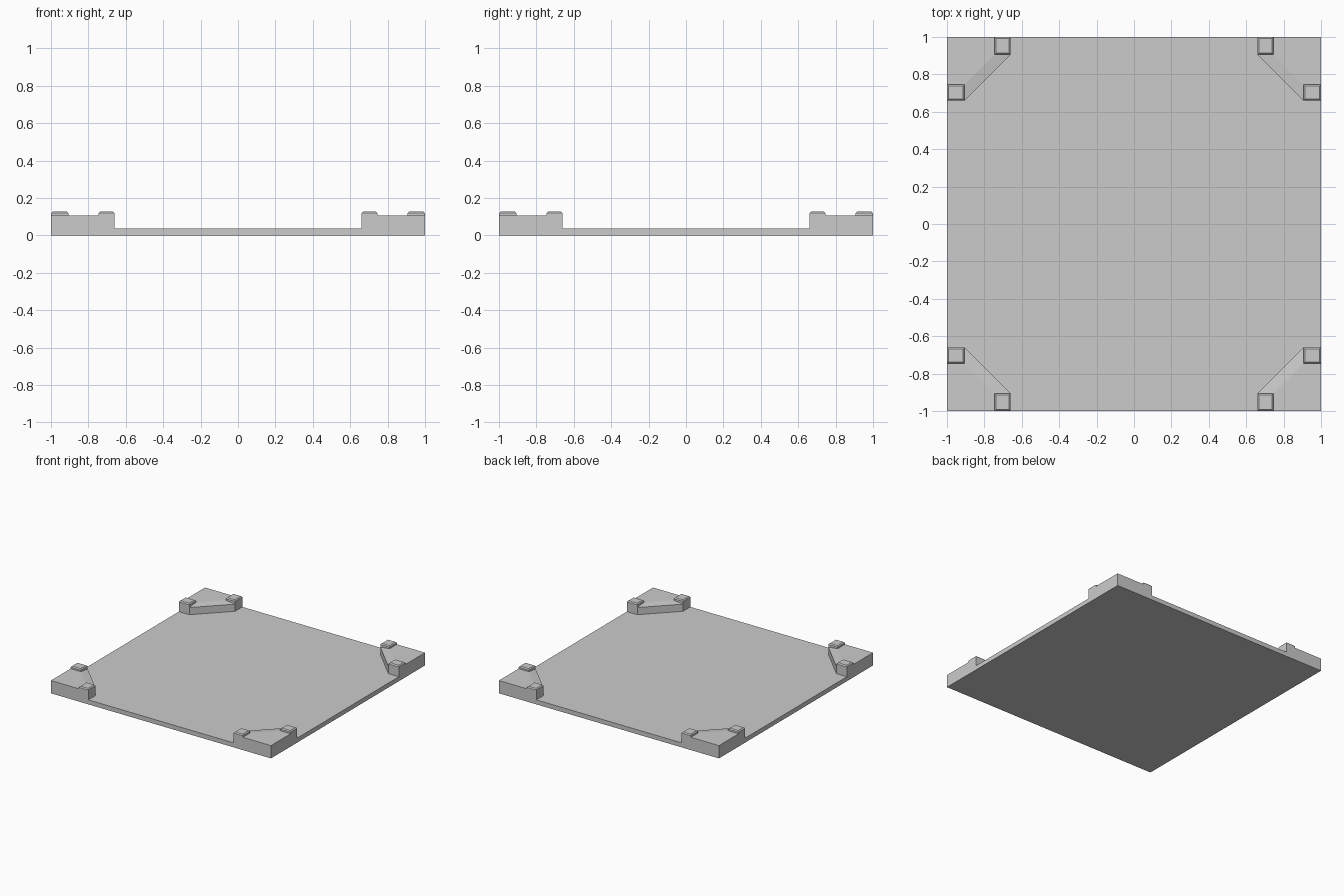
import bpy, bmesh

if "Cube" in bpy.data.objects:
    bpy.data.objects.remove(bpy.data.objects["Cube"])

BASE = 0.037      # top of the floor plate
PAD = 0.105       # top of the corner pads
LIP = 0.096       # inner, lower edge of the sloped brace
POST = 0.126      # top of the small posts
BEV = 0.008       # post chamfer
A, B, C = 0.66, 0.745, 0.905   # shared corner layout lines


def make_object(name, bm, mirror=True):
    bmesh.ops.recalc_face_normals(bm, faces=bm.faces)
    mesh = bpy.data.meshes.new(name)
    bm.to_mesh(mesh)
    bm.free()
    ob = bpy.data.objects.new(name, mesh)
    bpy.context.collection.objects.link(ob)
    if mirror:
        mod = ob.modifiers.new("four_corners", 'MIRROR')
        mod.use_axis = (True, True, False)
        mod.use_mirror_merge = False
    return ob


def loft(bm, rings, cap_bottom=False):
    loops = [[bm.verts.new(p) for p in ring] for ring in rings]
    n = len(loops[0])
    for lo, hi in zip(loops, loops[1:]):
        for i in range(n):
            j = (i + 1) % n
            bm.faces.new((lo[i], lo[j], hi[j], hi[i]))
    bm.faces.new(loops[-1])
    if cap_bottom:
        bm.faces.new(loops[0][::-1])


def rect(x0, x1, y0, y1, z):
    return [(x0, y0, z), (x1, y0, z), (x1, y1, z), (x0, y1, z)]


# Floor plate
bm = bmesh.new()
loft(bm, [rect(-1, 1, -1, 1, 0), rect(-1, 1, -1, 1, BASE)], True)
make_object("floor_plate", bm, mirror=False)

# Raised corner pads, cut diagonally
outline = [(1, 1), (B, 1), (B, C), (C, B), (1, B)]
bm = bmesh.new()
loft(bm, [[(x, y, z) for x, y in outline] for z in (BASE, PAD)])
make_object("corner_pad", bm)

# Diagonal braces with a sloped top
edge = [(B, C, PAD), (A, C, LIP), (C, A, LIP), (C, B, PAD)]
bm = bmesh.new()
loft(bm, [[(x, y, BASE) for x, y, z in edge], edge])
make_object("diagonal_brace", bm)

# Chamfered posts at both ends of each brace
bm = bmesh.new()
for x0, x1, y0, y1 in ((A, B, C, 1), (C, 1, A, B)):
    loft(bm, [rect(x0, x1, y0, y1, BASE),
              rect(x0, x1, y0, y1, POST - BEV),
              rect(x0 + BEV, x1 - BEV, y0 + BEV, y1 - BEV, POST)])
make_object("end_post", bm)
